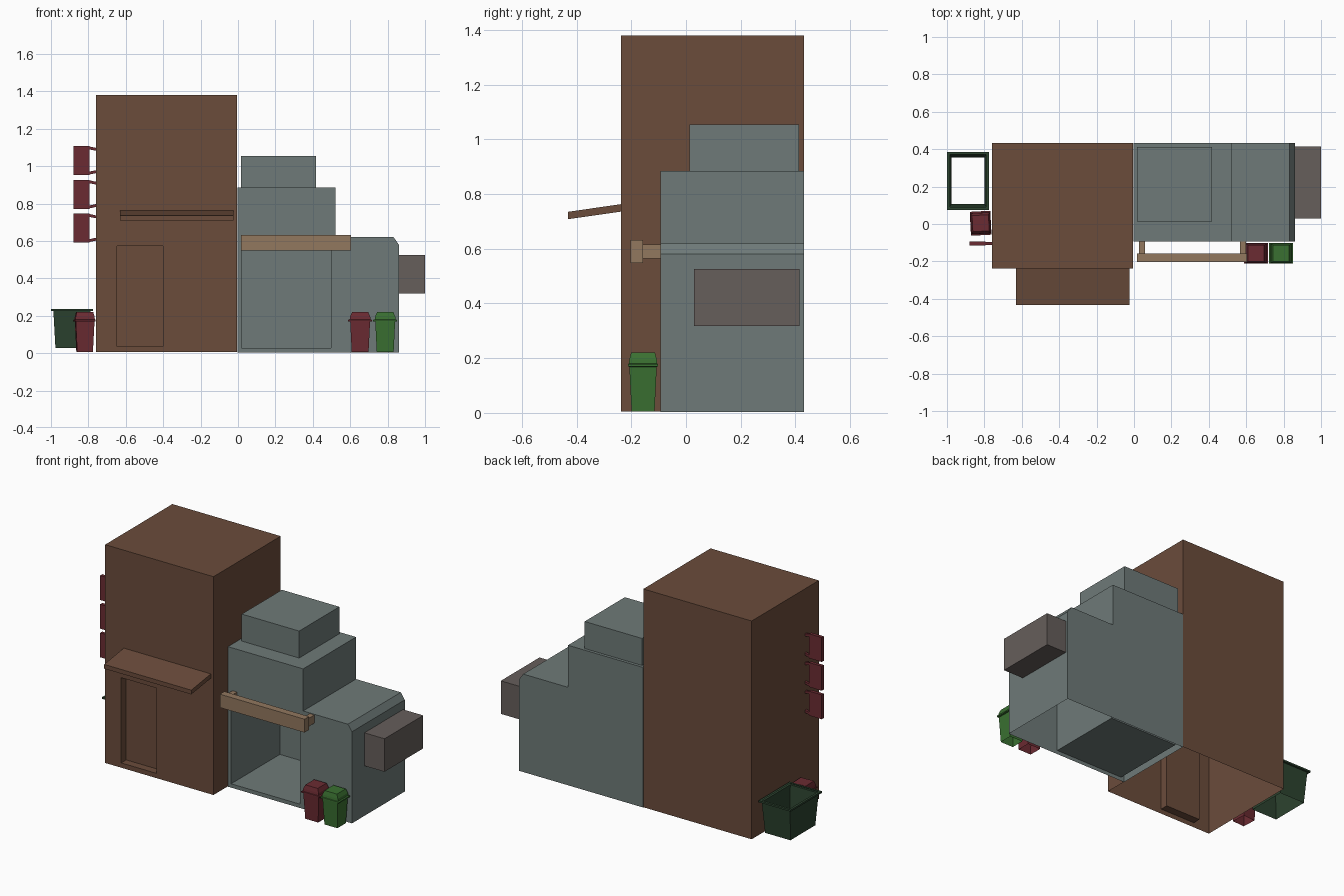
import bpy, bmesh
from math import radians
from mathutils import Matrix, Vector

if "Cube" in bpy.data.objects:
    bpy.data.objects.remove(bpy.data.objects["Cube"])


def material(name, hexcol):
    m = bpy.data.materials.new(name)
    rgb = [((hexcol >> s) & 255) / 255 for s in (16, 8, 0)]
    m.diffuse_color = [((c + 0.055) / 1.055) ** 2.4 for c in rgb] + [1]
    m.use_nodes = True
    m.node_tree.nodes["Principled BSDF"].inputs["Base Color"].default_value = m.diffuse_color
    return m


BROWN = material("brown_brick", 0x6B4C3B)
GREY = material("grey_plaster", 0x6E7A78)
WOOD = material("pale_wood", 0x92785F)
METAL = material("warm_grey", 0x665E5B)
RED = material("red", 0x6B2B32)
GREEN = material("green", 0x3A7031)
DARK = material("dark_green", 0x2C432F)


def finish(bm, name, mat):
    me = bpy.data.meshes.new(name)
    bm.to_mesh(me)
    bm.free()
    me.materials.append(mat)
    ob = bpy.data.objects.new(name, me)
    bpy.context.collection.objects.link(ob)
    return ob


def add_box(bm, x, y, z, rot=None):
    c = Vector(((x[0] + x[1]) / 2, (y[0] + y[1]) / 2, (z[0] + z[1]) / 2))
    size = Matrix.Diagonal((x[1] - x[0], y[1] - y[0], z[1] - z[0], 1))
    bmesh.ops.create_cube(bm, size=1, matrix=Matrix.Translation(c) @ (rot or Matrix()) @ size)


def box(name, mat, *dims):
    bm = bmesh.new()
    for d in dims:
        add_box(bm, *d)
    return finish(bm, name, mat)


def building(name, mat, profile, y0, y1, hole, depth):
    """Front profile (x, z) extruded back, open underneath, with a recess in the front."""
    bm = bmesh.new()
    front = bm.faces.new([bm.verts.new((x, y0, z)) for x, z in profile])
    ext = bmesh.ops.extrude_face_region(bm, geom=[front], use_keep_orig=True)["geom"]
    bmesh.ops.translate(bm, vec=(0, y1 - y0, 0),
                        verts=[v for v in ext if isinstance(v, bmesh.types.BMVert)])
    bmesh.ops.recalc_face_normals(bm, faces=bm.faces)
    bottom = [f for f in bm.faces if f.normal.z < -0.9]
    bmesh.ops.delete(bm, geom=bottom, context='FACES_ONLY')
    x0, x1, z0, z1 = hole
    for co, no in (((x0, 0, 0), (1, 0, 0)), ((x1, 0, 0), (1, 0, 0)),
                   ((0, 0, z0), (0, 0, 1)), ((0, 0, z1), (0, 0, 1))):
        fs = [f for f in bm.faces if all(abs(v.co.y - y0) < 1e-4 for v in f.verts)]
        geom = list({g for f in fs for g in [f, *f.edges, *f.verts]})
        bmesh.ops.bisect_plane(bm, geom=geom, plane_co=co, plane_no=no)
    for f in list(bm.faces):
        c = f.calc_center_median()
        if abs(c.y - y0) < 1e-4 and x0 < c.x < x1 and z0 < c.z < z1:
            new = bmesh.ops.extrude_discrete_faces(bm, faces=[f])["faces"]
            bmesh.ops.translate(bm, vec=(0, depth, 0), verts=new[0].verts)
            break
    return finish(bm, name, mat)


def loft(name, mat, rings, loc, cap, turn=0):
    """Stack of rectangles (half x, half y, z), open underneath."""
    bm = bmesh.new()
    loops = [[bm.verts.new((sx * hx, sy * hy, z))
              for sx, sy in ((-1, -1), (1, -1), (1, 1), (-1, 1))] for hx, hy, z in rings]
    for a, b in zip(loops, loops[1:]):
        for i in range(4):
            j = (i + 1) % 4
            bm.faces.new((a[i], a[j], b[j], b[i]))
    if cap:
        bm.faces.new(loops[-1])
    ob = finish(bm, name, mat)
    ob.location = (*loc, 0)
    ob.rotation_euler.z = radians(turn)
    return ob


# tall brown building with door recess
building("brown_tower", BROWN,
         [(-0.76, 0.005), (-0.005, 0.005), (-0.005, 1.38), (-0.76, 1.38)],
         -0.237, 0.432, (-0.648, -0.402, 0.035, 0.572), 0.05)

# stepped grey building with deep garage recess
building("grey_building", GREY,
         [(-0.004, 0.003), (0.86, 0.003), (0.86, 0.58), (0.832, 0.62),
          (0.52, 0.62), (0.52, 0.885), (-0.004, 0.885)],
         -0.094, 0.432, (0.018, 0.497, 0.027, 0.585), 0.485)
box("roof_block", GREY, ((0.017, 0.417), (0.013, 0.413), (0.885, 1.055)))
box("side_unit", METAL, ((0.86, 1.0), (0.03, 0.415), (0.318, 0.526)))

# wooden beam on two brackets over the garage
box("beam", WOOD, ((0.015, 0.605), (-0.202, -0.157), (0.548, 0.632)))
box("beam_brackets", WOOD,
    *[((x, x + 0.032), (-0.157, -0.094), (0.564, 0.616)) for x in (0.027, 0.566)])

# sloping awning over the door
bm = bmesh.new()
f = bm.faces.new([bm.verts.new((-0.63, y, z)) for y, z in
                  ((-0.432, 0.708), (-0.237, 0.736), (-0.237, 0.763), (-0.432, 0.735))])
ext = bmesh.ops.extrude_face_region(bm, geom=[f], use_keep_orig=True)["geom"]
bmesh.ops.translate(bm, vec=(0.607, 0, 0), verts=[v for v in ext if isinstance(v, bmesh.types.BMVert)])
bmesh.ops.recalc_face_normals(bm, faces=bm.faces)
finish(bm, "awning", BROWN)

# three hanging signs with tilted brackets
for i, z in enumerate((0.592, 0.772, 0.953)):
    tilt = Matrix.Rotation(radians(12), 4, 'Y')
    box(f"wall_sign_{i + 1}", RED,
        ((-0.88, -0.793), (-0.115, -0.094), (z, z + 0.154)),
        ((-0.797, -0.757), (-0.112, -0.097), (z + 0.133, z + 0.148), tilt),
        ((-0.797, -0.757), (-0.112, -0.097), (z + 0.006, z + 0.021), tilt.inverted()))

# wheelie bins
BIN = [(0.045, 0.042, 0.005), (0.053, 0.05, 0.168), (0.064, 0.055, 0.17), (0.064, 0.055, 0.178),
       (0.056, 0.052, 0.18), (0.054, 0.05, 0.195), (0.043, 0.044, 0.22)]
loft("bin_red_front", RED, BIN, (0.653, -0.157), True)
loft("bin_green_front", GREEN, BIN, (0.787, -0.157), True)
loft("bin_red_side", RED, BIN, (-0.82, 0.004), True, 93)

# open skip container
loft("skip", DARK, [(0.088, 0.124, 0.027), (0.099, 0.142, 0.225), (0.112, 0.155, 0.225),
                    (0.112, 0.155, 0.236), (0.097, 0.14, 0.236)], (-0.888, 0.231), False)
